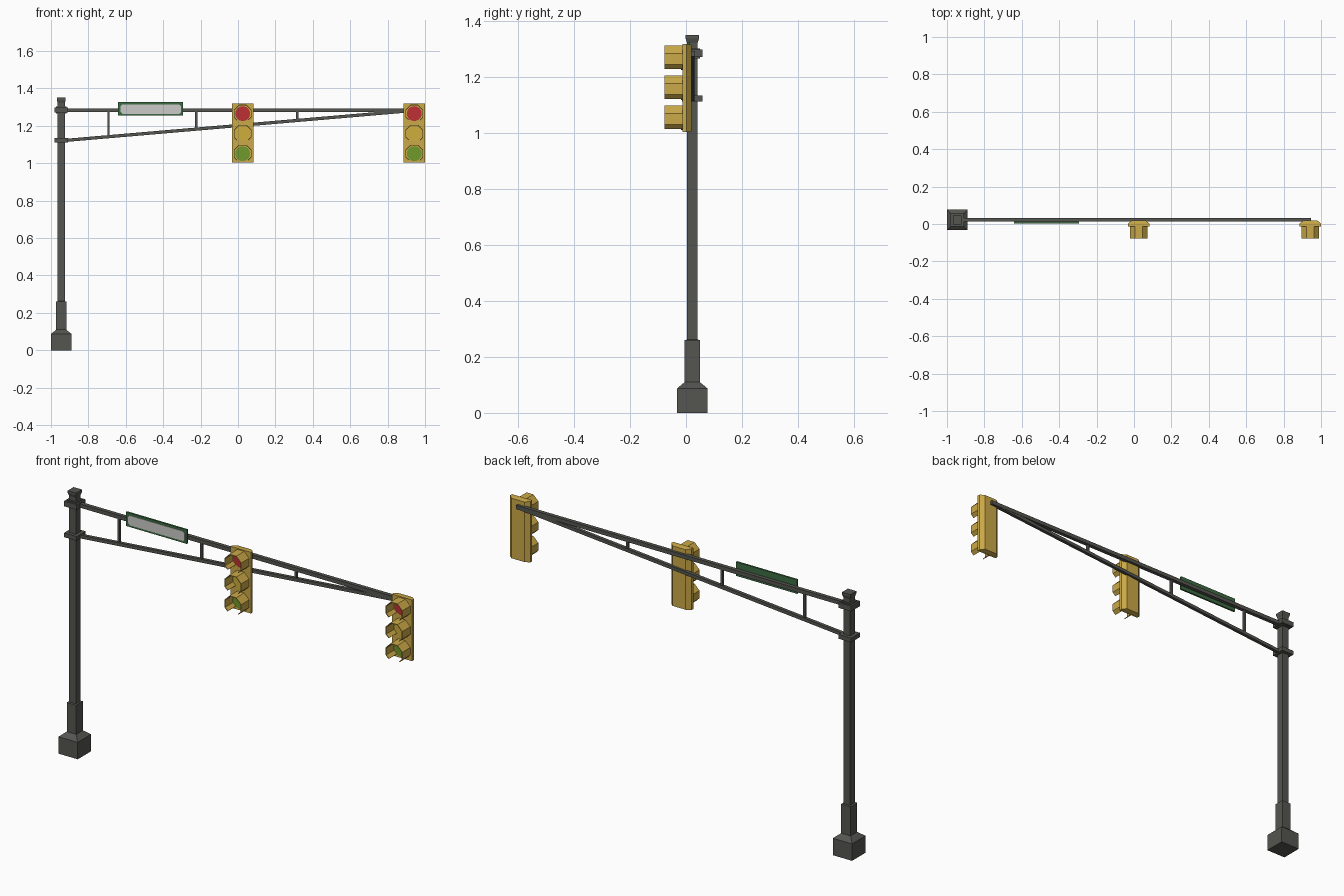
import bpy, bmesh, math
from mathutils import Vector

if "Cube" in bpy.data.objects:
    bpy.data.objects.remove(bpy.data.objects["Cube"])

PX, CY = -0.945, 0.0225      # pole position, shared depth of pole and arms


def mat(name, rgb):
    m = bpy.data.materials.new(name)
    m.diffuse_color = (*rgb, 1)
    m.use_nodes = True
    m.node_tree.nodes["Principled BSDF"].inputs["Base Color"].default_value = m.diffuse_color
    return m


GREY = mat("dark_grey_metal", (0.09, 0.09, 0.08))
YELLOW = mat("housing_yellow", (0.60, 0.40, 0.065))
RED = mat("lamp_red", (0.52, 0.03, 0.035))
AMBER = mat("lamp_amber", (0.62, 0.42, 0.045))
GREEN = mat("lamp_green", (0.16, 0.32, 0.025))
SIGN = mat("sign_green", (0.045, 0.15, 0.055))
PALE = mat("sign_pale_grey", (0.60, 0.60, 0.58))


def make(name, bm, material):
    bmesh.ops.recalc_face_normals(bm, faces=bm.faces)
    me = bpy.data.meshes.new(name)
    bm.to_mesh(me)
    bm.free()
    me.materials.append(material)
    ob = bpy.data.objects.new(name, me)
    bpy.context.collection.objects.link(ob)
    return ob


def loft(name, rings, material):
    """Closed solid through rings of points with equal counts."""
    bm = bmesh.new()
    vs = [[bm.verts.new(p) for p in r] for r in rings]
    n = len(vs[0])
    for a, b in zip(vs, vs[1:]):
        for i in range(n):
            j = (i + 1) % n
            bm.faces.new((a[i], a[j], b[j], b[i]))
    bm.faces.new(vs[0])
    bm.faces.new(vs[-1])
    return make(name, bm, material)


CORNERS = [(-1, -1), (1, -1), (1, 1), (-1, 1)]


def square_column(name, profile, material):
    """Square post from (half width, height) pairs."""
    loft(name, [[(PX + sx * h, CY + sy * h, z) for sx, sy in CORNERS]
                for h, z in profile], material)


def bar(name, a, b, half, material):
    """Square bar between two points in the x-z plane."""
    a, b = Vector((a[0], CY, a[1])), Vector((b[0], CY, b[1]))
    d = (b - a).normalized()
    u = Vector((0, 1, 0))
    w = d.cross(u)
    loft(name, [[p + u * sx * half + w * sy * half for sx, sy in CORNERS]
                for p in (a, b)], material)


def plate(name, outline, y0, y1, material):
    loft(name, [[(x, y, z) for x, z in outline] for y in (y0, y1)], material)


# Pole: footing, sleeve, shaft and flared cap
square_column("pole", [(.055, 0), (.055, .087), (.027, .11), (.027, .26),
                       (.019, .262), (.019, 1.322), (.024, 1.338), (.024, 1.35)], GREY)

# Collars that clamp the arms to the pole
square_column("upper_collar", [(.036, 1.271), (.036, 1.298)], GREY)
square_column("upper_collar_core", [(.027, 1.266), (.027, 1.303)], GREY)
square_column("lower_collar", [(.036, 1.112), (.036, 1.134)], GREY)

# Arms and upright struts
TIP = (0.925, 1.281)
FOOT = (PX, 1.12)
bar("top_arm", (PX, 1.283), (0.945, 1.283), .010, GREY)
bar("lower_arm", FOOT, TIP, .0085, GREY)
for i, x in enumerate((-0.693, -0.223, 0.317)):
    t = (x - FOOT[0]) / (TIP[0] - FOOT[0])
    bar(f"arm_strut_{i + 1}", (x, FOOT[1] + t * (TIP[1] - FOOT[1])), (x, 1.283), .006, GREY)

# Street sign: green board with a pale panel, cut corners
def cut_rect(x0, x1, z0, z1, c):
    return [(x0 + c, z0), (x1 - c, z0), (x1, z0 + c), (x1, z1 - c),
            (x1 - c, z1), (x0 + c, z1), (x0, z1 - c), (x0, z0 + c)]


plate("sign_board", [(-.642, 1.254), (-.294, 1.254), (-.294, 1.326), (-.642, 1.326)],
      .004, .0135, SIGN)
plate("sign_panel", cut_rect(-.627, -.305, 1.264, 1.314, .009), .002, .006, PALE)


def ngon(cx, cz, r, n):
    return [(cx + r * math.cos(2 * math.pi * i / n), cz + r * math.sin(2 * math.pi * i / n))
            for i in range(n)]


def hood(name, cx, cz):
    """Open-bottomed octagonal visor, thin walled."""
    def arc(r):
        pts = [(r * math.cos(math.radians(a)), r * math.sin(math.radians(a)))
               for a in (-67.5, -22.5, 22.5, 67.5, 112.5, 157.5, 202.5, 247.5)]
        # trim the last facets so the visor stays open underneath
        for end, nxt in ((0, 1), (-1, -2)):
            p, q = Vector(pts[end]), Vector(pts[nxt])
            pts[end] = tuple(q + (p - q) * .6)
        return [(cx + x, cz + z) for x, z in pts]
    outer, inner = arc(.0515), arc(.0475)
    plate(name, outer + inner[::-1], -.0775, -.011, YELLOW)


def signal(tag, cx):
    # Housing: straight rim, then a back that tapers inwards
    zc = 1.1605
    loft(f"{tag}_housing",
         [[(cx + sx * hx, y, zc + sz * hz) for sx, sz in CORNERS]
          for hx, hz, y in ((.0575, .1575, -.013), (.0575, .1575, .002),
                            (.037, .1545, .0195))], YELLOW)
    # Three lamps with their visors
    for z, colour, m in ((1.265, "red", RED), (1.158, "amber", AMBER), (1.051, "green", GREEN)):
        plate(f"{tag}_{colour}_lamp", ngon(cx, z, .040, 16), -.018, -.012, m)
        hood(f"{tag}_{colour}_hood", cx, z)


signal("middle_signal", 0.025)
signal("end_signal", 0.9425)
